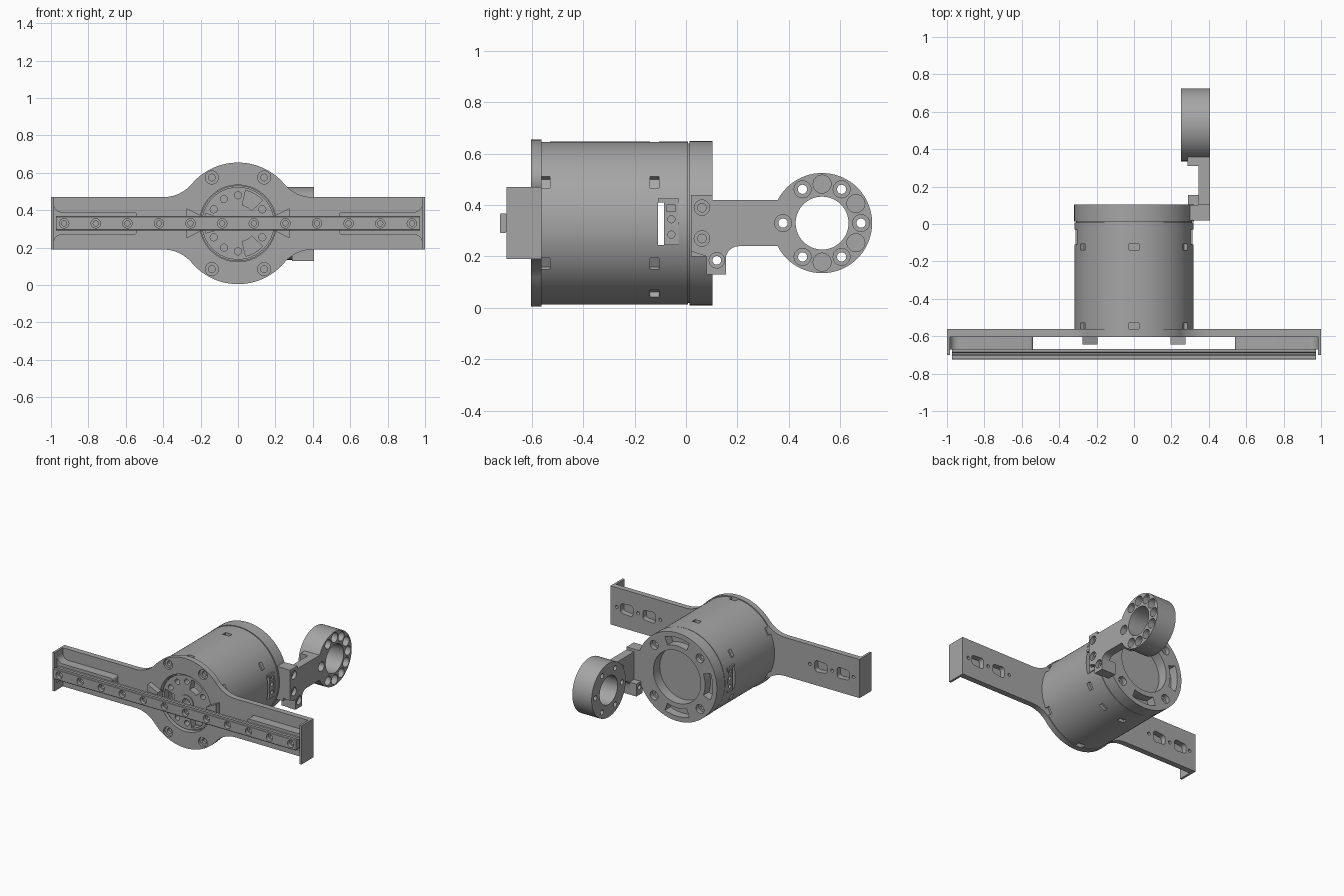
import bpy, bmesh, math
from mathutils import Vector

if "Cube" in bpy.data.objects:
    bpy.data.objects.remove(bpy.data.objects["Cube"])

metal = bpy.data.materials.new("grey_metal")
metal.use_nodes = True
GREY = (0.38, 0.38, 0.38, 1)
metal.diffuse_color = GREY
metal.node_tree.nodes["Principled BSDF"].inputs["Base Color"].default_value = GREY

CZ = 0.33  # height of the motor axis


def arc(cx, cz, r, a0, a1, n=16):
    return [(cx + r * math.cos(math.radians(a0 + (a1 - a0) * i / n)),
             cz + r * math.sin(math.radians(a0 + (a1 - a0) * i / n))) for i in range(n + 1)]


def circle(cx, cz, r, n=24):
    return arc(cx, cz, r, 0, 360, n)[:-1]


def rect(u0, u1, v0, v1):
    return [(u0, v0), (u1, v0), (u1, v1), (u0, v1)]


def polar(r, deg):
    return r * math.cos(math.radians(deg)), CZ + r * math.sin(math.radians(deg))


def sector(r0, r1, mid, half):
    """Curved slot around the motor axis."""
    return arc(0, CZ, r1, mid - half, mid + half, 10) + arc(0, CZ, r0, mid + half, mid - half, 10)


def mesh_object(name, prisms):
    """Each prism is (axis, outline, start, end); outlines are xz, or yz along X."""
    bm = bmesh.new()
    for axis, outline, a, b in prisms:
        place = (lambda p, t: (p[0], t, p[1])) if axis == "Y" else (lambda p, t: (t, p[0], p[1]))
        lo = [bm.verts.new(place(p, a)) for p in outline]
        hi = [bm.verts.new(place(p, b)) for p in outline]
        bm.faces.new(lo)
        bm.faces.new(hi[::-1])
        for i in range(len(lo)):
            j = (i + 1) % len(lo)
            bm.faces.new((lo[j], lo[i], hi[i], hi[j]))
    bmesh.ops.recalc_face_normals(bm, faces=bm.faces)
    me = bpy.data.meshes.new(name)
    bm.to_mesh(me)
    bm.free()
    ob = bpy.data.objects.new(name, me)
    bpy.context.collection.objects.link(ob)
    return ob


def part(name, prisms, cuts=()):
    ob = mesh_object(name, prisms)
    ob.data.materials.append(metal)
    bpy.ops.object.select_all(action="DESELECT")
    ob.select_set(True)
    bpy.context.view_layer.objects.active = ob
    if cuts:
        cutter = mesh_object(name + "_cutter", cuts)
        cutter.hide_render = True
        mod = ob.modifiers.new("cut", "BOOLEAN")
        mod.object, mod.operation = cutter, "DIFFERENCE"
        mod.solver, mod.use_self = "EXACT", True
        bpy.ops.object.modifier_apply(modifier="cut")
        bpy.data.objects.remove(cutter)
    bpy.ops.object.shade_smooth_by_angle(angle=math.radians(25))
    return ob


# Winged front plate: disc blended into two straight arms
quarter = ([(1, 0.14)] + arc(0.4, 0.34, 0.2, -90, -139.6, 10)
           + arc(0, 0, 0.325, 40.4, 90, 12))
half = quarter + [(-x, z) for x, z in quarter[-2::-1]]
wing = [(x, CZ + z) for x, z in half] + [(x, CZ - z) for x, z in half[::-1]]
cuts = [("Y", circle(0, CZ, 0.205, 64), -0.62, -0.55)]
for sx in (-1, 1):
    for sz in (-1, 1):
        spot = (sx * 0.14, CZ + sz * 0.245)
        cuts += [("Y", circle(*spot, 0.035), -0.62, -0.585),
                 ("Y", circle(*spot, 0.018), -0.586, -0.565)]
    for x in (0.69, 0.87):
        window = (arc(x + 0.03, CZ + 0.015, 0.02, 0, 90, 4) + arc(x - 0.03, CZ + 0.02, 0.02, 90, 180, 4)
                  + arc(x - 0.03, CZ - 0.02, 0.02, 180, 270, 4) + arc(x + 0.03, CZ - 0.015, 0.02, 270, 360, 4))
        cuts.append(("Y", [(sx * u, v) for u, v in window], -0.61, -0.55))
    for x in (0.6, 0.78, 0.95):
        cuts.append(("Y", circle(sx * x, CZ, 0.012, 12), -0.61, -0.55))
part("wing_plate", [("Y", wing, -0.603, -0.562)], cuts)

# Rail supports, end flanges and stop wedges on both wings
top = [(0.54, 0.0), (0.54, 0.045)] + arc(0.555, 0.045, 0.015, 180, 90, 4) + [(0.94, 0.06)]
top += arc(0.94, 0.105, 0.045, -90, 0, 8) + [(0.985, 0.14)]
pad = top[1:] + [(x, -z) for x, z in top[:0:-1]]
for sx, side in ((1, "left"), (-1, "right")):
    part(side + "_rail_support", [("Y", [(sx * x, CZ + z) for x, z in pad], -0.67, -0.602)])
    part(side + "_end_flange", [("Y", rect(sx * 0.984, sx, CZ - 0.14, CZ + 0.14), -0.70, -0.562)])
    wedge = [(0.195, -0.04), (0.275, -0.08), (0.275, 0.08), (0.195, 0.04)]
    part(side + "_stop_wedge", [("Y", [(sx * x, CZ + z) for x, z in wedge], -0.643, -0.59)])

# Grooved linear rail with counterbored holes
rail_half = [(-0.668, 0.038), (-0.685, 0.038), (-0.69, 0.03), (-0.698, 0.03),
             (-0.703, 0.038), (-0.722, 0.038), (-0.725, 0.034)]
rail = [(y, CZ + z) for y, z in rail_half] + [(y, CZ - z) for y, z in rail_half[::-1]]
cuts = []
for i in range(12):
    x = (i - 5.5) * 0.169
    cuts += [("Y", circle(x, CZ, 0.025), -0.74, -0.70), ("Y", circle(x, CZ, 0.014, 16), -0.705, -0.66)]
part("guide_rail", [("X", rail, -0.972, 0.972)], cuts)

# Motor housing with clip slots, front bore and side windows
cuts = [("Y", circle(0, CZ, 0.2, 64), -0.6, -0.48),
        ("X", rect(-0.11, -0.03, 0.245, 0.425), -0.4, 0.4)]


def clip_slot(angle, y):
    c, s = math.cos(math.radians(angle)), math.sin(math.radians(angle))
    pts = [Vector((r * c - t * s, CZ + r * s + t * c))
           for r, t in ((0.295, -0.026), (0.35, -0.026), (0.35, 0.026), (0.295, 0.026))]
    return ("Y", [tuple(p) for p in pts], y, y + 0.034)


for angle in range(30, 390, 60):
    cuts += [clip_slot(angle, -0.563), clip_slot(angle, -0.14)]
cuts.append(clip_slot(-60, -0.14))
part("motor_housing", [("Y", circle(0, CZ, 0.318, 96), -0.564, 0.008)], cuts)
part("housing_seam", [("Y", circle(0, CZ, 0.311, 96), 0.004, 0.016)])

# Connectors inside the side windows
for sx, side in ((1, "left"), (-1, "right")):
    dots = [("X", circle(-0.057, z, 0.014, 16), sx * 0.29, sx * 0.33) for z in (0.285, 0.345)]
    dots.append(("X", rect(-0.075, -0.04, 0.375, 0.40), sx * 0.295, sx * 0.33))
    part(side + "_connector", [("X", rect(-0.085, -0.03, 0.245, 0.41), sx * 0.25, sx * 0.312)], dots)
    part(side + "_connector_lip", [("X", rect(-0.11, -0.03, 0.41, 0.425), sx * 0.28, sx * 0.314)])

# Rotor face with bolt circle and three windows
cuts = [("Y", circle(0, CZ, 0.03), -0.6, -0.53)]
for a in range(0, 360, 30):
    if a in (60, 180, 300):
        cuts.append(("Y", sector(0.10, 0.18, a, 17), -0.6, -0.53))
    elif a:
        cuts.append(("Y", circle(*polar(0.15, a), 0.019, 16), -0.6, -0.54))
part("rotor_face", [("Y", circle(0, CZ, 0.194, 64), -0.588, -0.535),
                    ("Y", circle(0, CZ, 0.055, 32), -0.595, -0.58)], cuts)

# Rear cap with central recess, curved slots and screw holes
cuts = [("Y", circle(0, CZ, 0.19, 64), 0.03, 0.12)]
for a in (90, 180, 270):
    cuts.append(("Y", sector(0.225, 0.285, a, 20), 0.04, 0.12))
for a in (45, 135, 225, 315):
    cuts += [("Y", circle(*polar(0.26, a), 0.032), 0.07, 0.12),
             ("Y", circle(*polar(0.26, a), 0.017, 16), 0.04, 0.08)]
part("rear_cap", [("Y", circle(0, CZ, 0.32, 96), 0.014, 0.103)], cuts)

# Bracket plate with lug, ending against the ring
RY = 0.53
arm = ([(0.02, 0.44), (0.103, 0.44), (0.103, 0.42)] + arc(RY, CZ, 0.193, 152.2, 207.8, 12)
       + [(0.215, 0.24)] + arc(0.205, 0.19, 0.05, 90, 180, 6)
       + [(0.155, 0.13), (0.08, 0.13), (0.08, 0.2), (0.02, 0.22)])
cuts = []
for y, z in ((0.062, 0.39), (0.062, 0.27), (0.12, 0.185)):
    cuts += [("X", circle(y, z, 0.03), 0.38, 0.42), ("X", circle(y, z, 0.017, 16), 0.33, 0.39)]
part("arm_plate", [("X", arm, 0.345, 0.405)], cuts)
part("arm_mount", [("X", rect(0.02, 0.102, 0.2, 0.44), 0.27, 0.346)])
part("arm_lug", [("X", rect(0.085, 0.155, 0.13, 0.22), 0.29, 0.346)],
     [("X", circle(0.12, 0.185, 0.017, 16), 0.28, 0.35)])
part("arm_step", [("X", rect(0.31, 0.36, 0.24, 0.42), 0.285, 0.346)])

# Ring with through bolts every sixty degrees and blind pockets between
cuts = [("X", circle(RY, CZ, 0.103, 64), 0.2, 0.45)]
for a in range(0, 360, 30):
    y, z = RY + 0.152 * math.cos(math.radians(a)), CZ + 0.152 * math.sin(math.radians(a))
    if a % 60 == 0:
        cuts += [("X", circle(y, z, 0.033), 0.36, 0.42), ("X", circle(y, z, 0.018, 16), 0.24, 0.37)]
    elif a not in (150, 210):
        cuts.append(("X", circle(y, z, 0.035), 0.29, 0.42))
part("arm_ring", [("X", circle(RY, CZ, 0.195, 72), 0.25, 0.405)], cuts)
